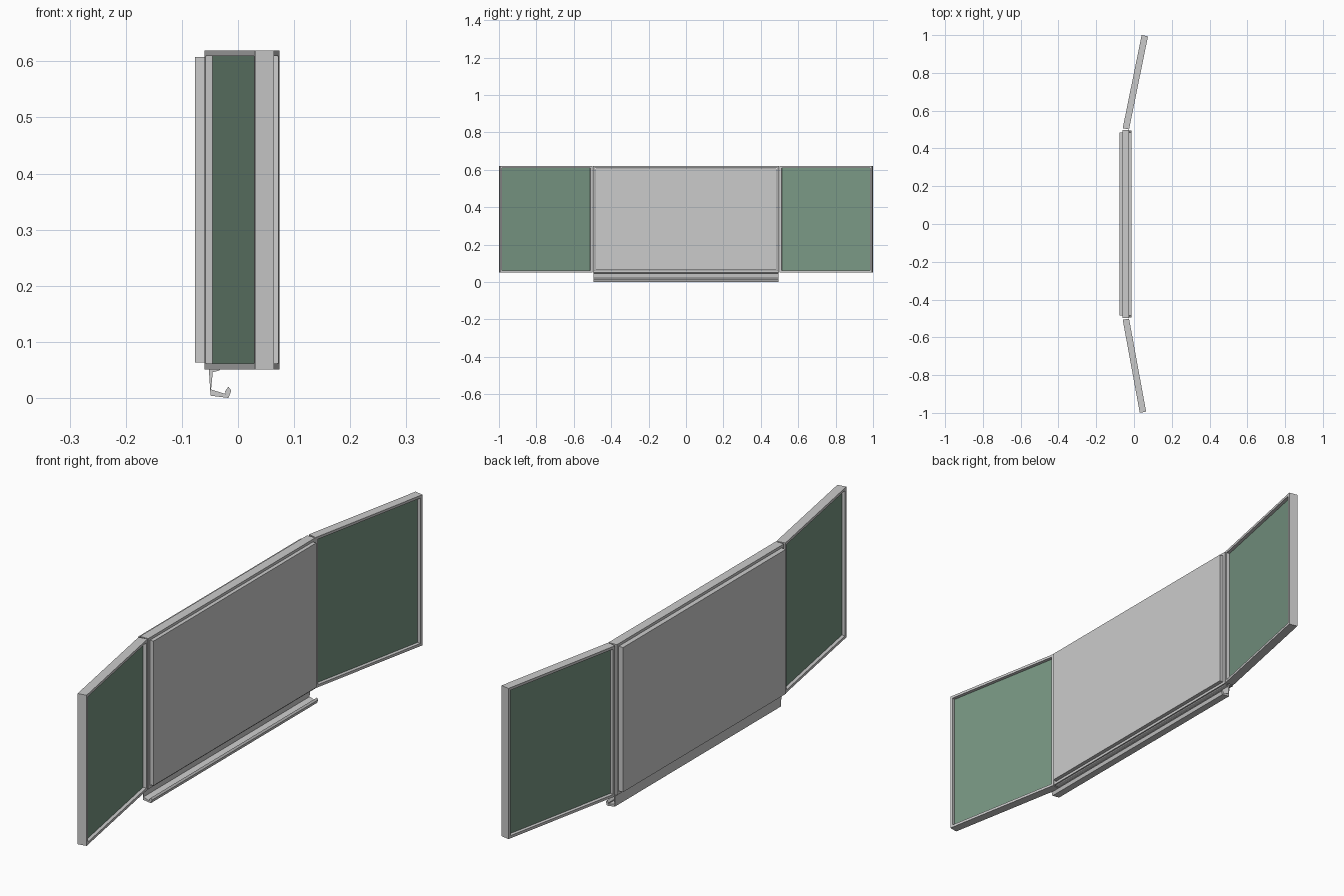
import bpy, bmesh
from math import radians, cos
from mathutils import Matrix

if "Cube" in bpy.data.objects:
    bpy.data.objects.remove(bpy.data.objects["Cube"])

Z0, Z1 = 0.051, 0.619      # bottom and top of the frames
T, W = 0.034, 0.010        # frame depth and bar width
PX = -0.043                # x of the centre plane of the middle panel

green = bpy.data.materials.new("green_board")
green.diffuse_color = (0.19, 0.31, 0.23, 1)
green.use_nodes = True
green.node_tree.nodes["Principled BSDF"].inputs["Base Color"].default_value = green.diffuse_color


def make_object(name, bm, mat=None, matrix=None):
    bmesh.ops.recalc_face_normals(bm, faces=bm.faces)
    me = bpy.data.meshes.new(name)
    bm.to_mesh(me)
    bm.free()
    ob = bpy.data.objects.new(name, me)
    bpy.context.collection.objects.link(ob)
    if mat:
        me.materials.append(mat)
    if matrix:
        ob.matrix_world = matrix
    return ob


def add_box(bm, x0, x1, y0, y1, z0, z1):
    size = Matrix.Diagonal((x1 - x0, y1 - y0, z1 - z0, 1))
    mid = Matrix.Translation(((x0 + x1) / 2, (y0 + y1) / 2, (z0 + z1) / 2))
    bmesh.ops.create_cube(bm, size=1, matrix=mid @ size)


def make_frame(name, y0, y1, matrix):
    """Rectangular frame: one quad ring, closed front and back."""
    bm = bmesh.new()
    rings = []
    for x in (-T / 2, T / 2):
        for i in (0, W):
            a, b, c, d = y0 + i, y1 - i, Z0 + i, Z1 - i
            rings.append([bm.verts.new((x, y, z)) for y, z in
                          ((a, c), (b, c), (b, d), (a, d))])
    for p, q in ((0, 1), (1, 3), (3, 2), (2, 0)):
        for k in range(4):
            n = (k + 1) % 4
            bm.faces.new((rings[p][k], rings[p][n], rings[q][n], rings[q][k]))
    return make_object(name, bm, None, matrix)


# Hinged wings: frame with a double-sided board recessed inside
for side, s, deg in (("right", 1, 11.5), ("left", -1, 10.4)):
    length = 0.4926 / cos(radians(deg))
    m = Matrix.Translation((PX, s * 0.504, 0)) @ Matrix.Rotation(radians(-s * deg), 4, 'Z')
    y0, y1 = sorted((0, s * length))
    make_frame(side + "_wing_frame", y0, y1, m)
    bm = bmesh.new()
    add_box(bm, -0.004, 0.004, y0 + W, y1 - W, Z0 + W, Z1 - W)
    make_object(side + "_wing_board", bm, green, m)

# Middle panel: frame with a thicker slab standing proud on both sides
make_frame("middle_frame", -0.498, 0.498, Matrix.Translation((PX, 0, 0)))
bm = bmesh.new()
add_box(bm, -0.077, -0.013, -0.485, 0.485, 0.063, 0.608)
make_object("middle_panel", bm)

# Chalk tray: hooked profile pulled along y
profile = [(-0.052, 0.052), (-0.030, 0.052), (-0.033, 0.049), (-0.045, 0.046),
           (-0.048, 0.015), (-0.022, 0.007), (-0.023, 0.012), (-0.017, 0.020),
           (-0.012, 0.013), (-0.017, 0.0), (-0.049, 0.004)]
bm = bmesh.new()
face = bm.faces.new([bm.verts.new((x, -0.495, z)) for x, z in profile])
ext = bmesh.ops.extrude_face_region(bm, geom=[face], use_keep_orig=True)
bmesh.ops.translate(bm, vec=(0, 0.99, 0),
                    verts=[v for v in ext["geom"] if isinstance(v, bmesh.types.BMVert)])
make_object("chalk_tray", bm)
